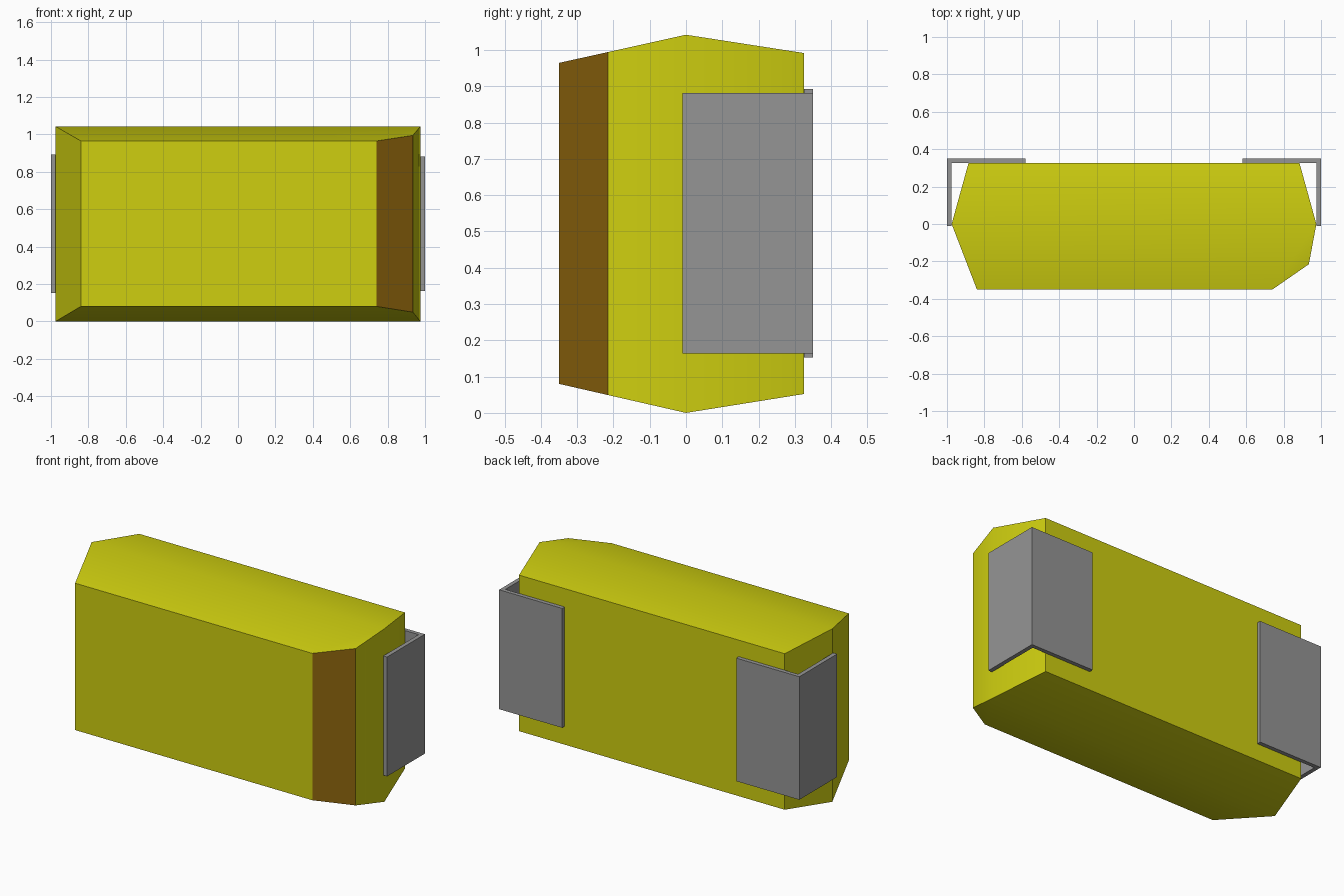
import bpy, math

if "Cube" in bpy.data.objects:
    bpy.data.objects.remove(bpy.data.objects["Cube"])


def material(name, rgb):
    m = bpy.data.materials.new(name)
    m.diffuse_color = (*rgb, 1)
    m.use_nodes = True
    m.node_tree.nodes["Principled BSDF"].inputs["Base Color"].default_value = m.diffuse_color
    return m


yellow = material("yellow", (0.62, 0.62, 0.005))
brown = material("brown", (0.28, 0.135, 0.004))
grey = material("grey", (0.30, 0.30, 0.30))


def make(name, verts, faces, mats):
    me = bpy.data.meshes.new(name)
    me.from_pydata(verts, [], faces)
    for m in mats:
        me.materials.append(m)
    ob = bpy.data.objects.new(name, me)
    bpy.context.collection.objects.link(ob)
    return ob


# Body: plan outline whose top and bottom slope away from the ridge at y = 0
plan = [(-0.84, -0.35), (0.74, -0.35), (0.935, -0.215), (0.975, 0),
        (0.885, 0.325), (-0.885, 0.325), (-0.975, 0)]
n = len(plan)


def inset(y):
    return 0.08 * -y / 0.35 if y < 0 else 0.052 * y / 0.325


verts = [(x, y, inset(y)) for x, y in plan]
verts += [(x, y, 1.042 - inset(y) * 0.97) for x, y in plan]
faces = [(i, (i + 1) % n, (i + 1) % n + n, i + n) for i in range(n)]
front, back = (0, 1, 2, 3, 6), (3, 4, 5, 6)
for half in (front, back):
    faces.append(tuple(i + n for i in half))
    faces.append(half[::-1])
body = make("body", verts, faces, [yellow, brown])
body.data.polygons[1].material_index = 1  # cut corner

bpy.context.view_layer.objects.active = body
body.select_set(True)
bpy.ops.object.shade_smooth_by_angle(angle=math.radians(30))
body.select_set(False)


# Corner brackets: L-shaped profile extruded upwards
def bracket(name, side, z0, z1):
    prof = [(1, -0.01), (1, 0.35), (0.58, 0.35), (0.58, 0.326), (0.975, 0.326), (0.975, -0.01)]
    prof = [(side * x, y) for x, y in prof]
    if side < 0:
        prof.reverse()
    k = len(prof)
    v = [(x, y, z) for z in (z0, z1) for x, y in prof]
    f = [(i, (i + 1) % k, (i + 1) % k + k, i + k) for i in range(k)]
    f += [tuple(range(k))[::-1], tuple(range(k, 2 * k))]
    make(name, v, f, [grey])


bracket("right_bracket", 1, 0.163, 0.882)
bracket("left_bracket", -1, 0.152, 0.893)
